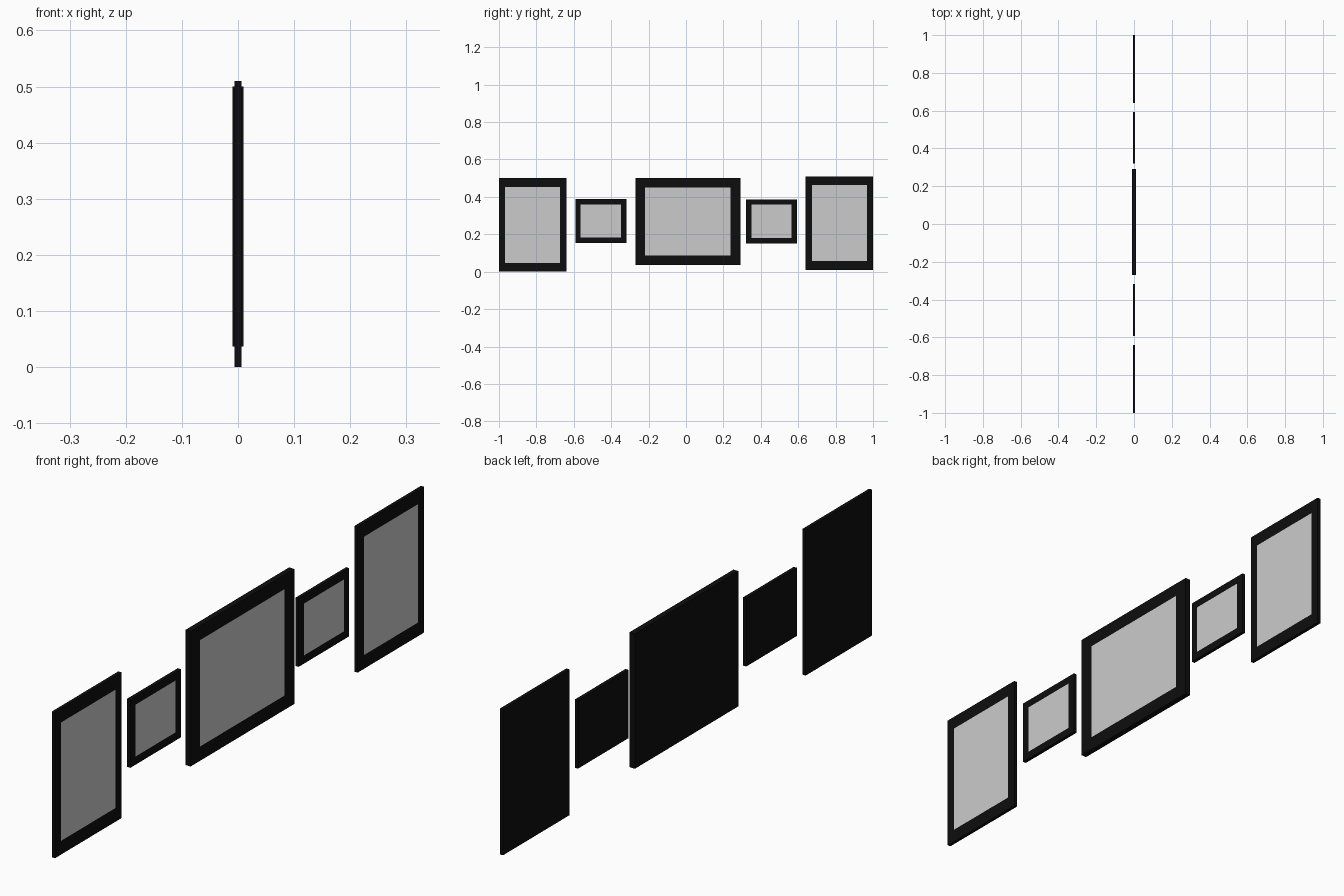
import bpy, bmesh

if "Cube" in bpy.data.objects:
    bpy.data.objects.remove(bpy.data.objects["Cube"])

black = bpy.data.materials.new("black_frame")
black.diffuse_color = (0.004, 0.004, 0.004, 1)
black.use_nodes = True
black.node_tree.nodes["Principled BSDF"].inputs["Base Color"].default_value = black.diffuse_color


def finish(bm, name, mat=None):
    bmesh.ops.recalc_face_normals(bm, faces=bm.faces)
    mesh = bpy.data.meshes.new(name)
    bm.to_mesh(mesh)
    bm.free()
    if mat:
        mesh.materials.append(mat)
    bpy.context.collection.objects.link(bpy.data.objects.new(name, mesh))


def box(x0, x1, y0, y1, z0, z1):
    bm = bmesh.new()
    bmesh.ops.create_cube(bm, size=1)
    for v in bm.verts:
        v.co = (x0 + (v.co.x + .5) * (x1 - x0),
                y0 + (v.co.y + .5) * (y1 - y0),
                z0 + (v.co.z + .5) * (z1 - z0))
    return bm


def framed_picture(name, half, y0, y1, z0, z1, by, bz, rebate=0.003):
    # Frame: solid backed box with a shallow rebate cut into the +x side
    bm = box(-half, half, y0, y1, z0, z1)
    front = max(bm.faces, key=lambda f: f.calc_center_median().x)
    bmesh.ops.inset_region(bm, faces=[front], thickness=0.01)
    cy, cz = (y0 + y1) / 2, (z0 + z1) / 2
    for v in front.verts:
        v.co.y = y0 + by if v.co.y < cy else y1 - by
        v.co.z = z0 + bz if v.co.z < cz else z1 - bz
    floor = bmesh.ops.extrude_discrete_faces(bm, faces=[front])["faces"][0]
    for v in floor.verts:
        v.co.x -= rebate
    finish(bm, name + "_frame", black)
    # Picture panel: sits flush in the rebate
    finish(box(half - rebate, half, y0 + by, y1 - by, z0 + bz, z1 - bz),
           name + "_picture")


# name, half depth, y range, z range, side border, top and bottom border
framed_picture("left_tall", 0.006, -1.0, -0.64, 0.0, 0.50, 0.033, 0.047)
framed_picture("left_small", 0.006, -0.592, -0.318, 0.154, 0.388, 0.029, 0.028)
framed_picture("centre_large", 0.01, -0.271, 0.291, 0.037, 0.50, 0.052, 0.049)
framed_picture("right_small", 0.006, 0.32, 0.594, 0.152, 0.386, 0.029, 0.028)
framed_picture("right_tall", 0.006, 0.64, 1.0, 0.01, 0.51, 0.033, 0.047)
